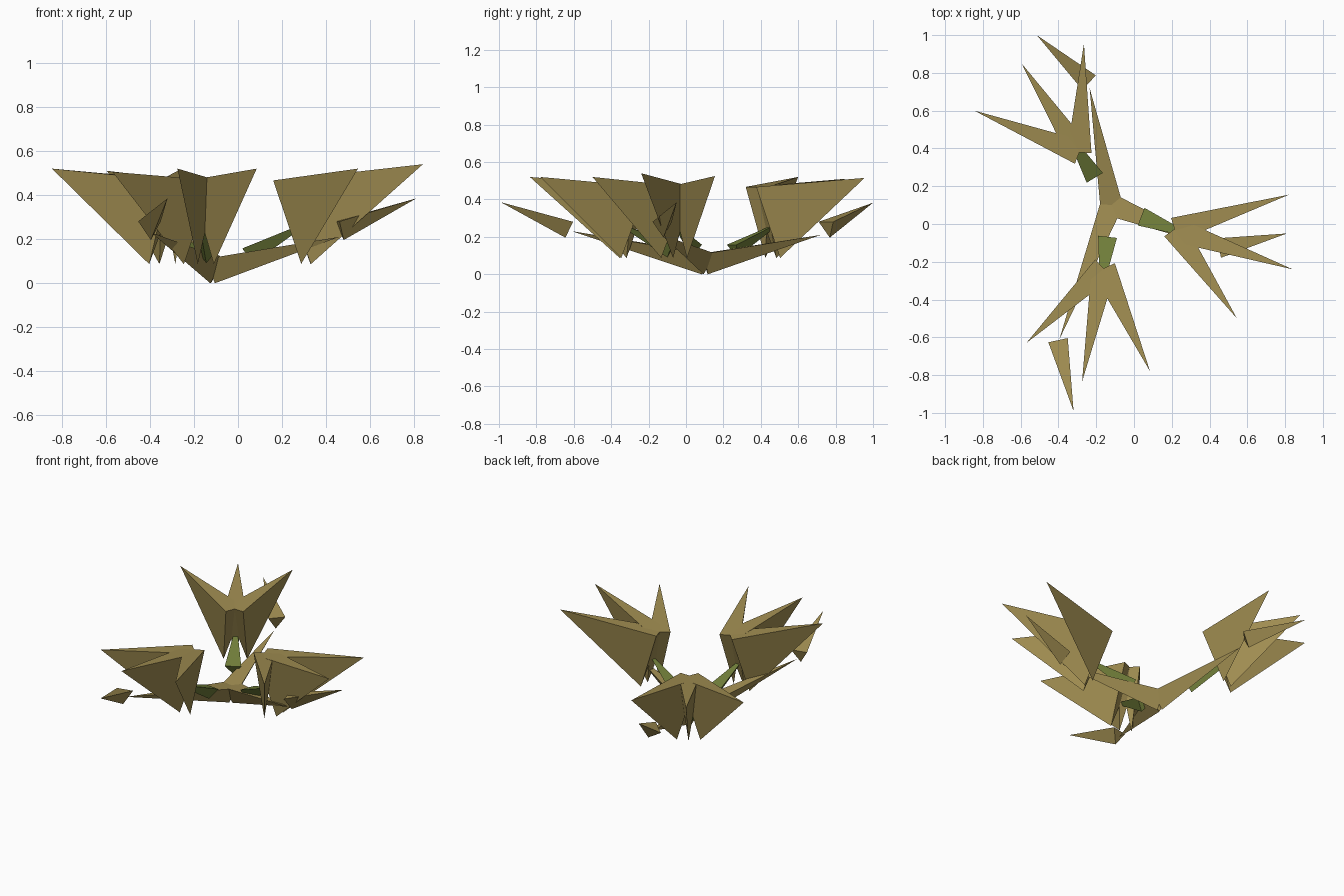
import bpy
from mathutils import Vector

if "Cube" in bpy.data.objects:
    bpy.data.objects.remove(bpy.data.objects["Cube"])


def material(name, color):
    m = bpy.data.materials.new(name)
    m.diffuse_color = (*color, 1)
    m.use_nodes = True
    m.node_tree.nodes["Principled BSDF"].inputs["Base Color"].default_value = m.diffuse_color
    return m


BROWN = material("dry_tan", (0.35, 0.265, 0.082))
GREEN = material("moss_green", (0.165, 0.21, 0.042))


def spike(name, base, tip, width, height, mat):
    """Three-sided spike: flat top, keel below, base square to its axis."""
    base, tip = Vector(base), Vector(tip)
    axis = (tip - base).normalized()
    side = axis.cross(Vector((0, 0, 1))).normalized()
    up = side.cross(axis)
    top = base + up * height / 3
    verts = [top - side * width / 2, top + side * width / 2,
             base - up * height * 2 / 3, tip]
    faces = [(0, 2, 1), (0, 1, 3), (1, 2, 3), (2, 0, 3)]
    # make the winding face outward
    n = (verts[2] - verts[0]).cross(verts[1] - verts[0])
    if n.dot(axis) > 0:
        faces = [f[::-1] for f in faces]
    mesh = bpy.data.meshes.new(name)
    mesh.from_pydata(verts, [], faces)
    mesh.materials.append(mat)
    obj = bpy.data.objects.new(name, mesh)
    bpy.context.collection.objects.link(obj)
    return obj


HUB = Vector((-0.12, 0.10, 0.073))

# per branch: branch tip, bud base, bud tip, leaf root, leaf tips
branches = {
    "right": ((0.46, -0.13, 0.21), (0.46, -0.125, 0.252), (0.81, -0.05, 0.385),
              (0.215, -0.03), [(0.82, 0.155, 0.525), (0.84, -0.24, 0.54), (0.545, -0.5, 0.52)]),
    "back": ((-0.235, 0.72, 0.21), (-0.245, 0.755, 0.252), (-0.515, 1.0, 0.382),
             (-0.29, 0.38), [(-0.845, 0.6, 0.52), (-0.595, 0.85, 0.51), (-0.265, 0.955, 0.515)]),
    "front": ((-0.395, -0.61, 0.23), (-0.4, -0.625, 0.252), (-0.32, -0.99, 0.385),
              (-0.16, -0.235), [(-0.57, -0.63, 0.505), (-0.275, -0.835, 0.52), (0.085, -0.78, 0.52)]),
}

for key, (arm_tip, bud_base, bud_tip, root, leaf_tips) in branches.items():
    # long low branch and the bud beyond its end
    spike(f"{key}_branch", HUB, arm_tip, 0.12, 0.113, BROWN)
    spike(f"{key}_bud", bud_base, bud_tip, 0.105, 0.09, BROWN)

    # green stem rising from near the hub into the leaf cluster
    root = Vector((*root, 0))
    out = Vector((root.x - HUB.x, root.y - HUB.y, 0)).normalized()
    flat_hub = Vector((HUB.x, HUB.y, 0))
    spike(f"{key}_stem", flat_hub + out * 0.18 + Vector((0, 0, 0.135)),
          flat_hub + out * 0.5 + Vector((0, 0, 0.29)), 0.1, 0.075, GREEN)

    # fan of three deep leaves
    for i, tip in enumerate(leaf_tips):
        tip = Vector(tip)
        away = Vector((tip.x - root.x, tip.y - root.y, 0)).normalized()
        spike(f"{key}_leaf_{i + 1}", root + away * 0.04 + Vector((0, 0, 0.34)),
              tip, 0.13, 0.4, BROWN)
